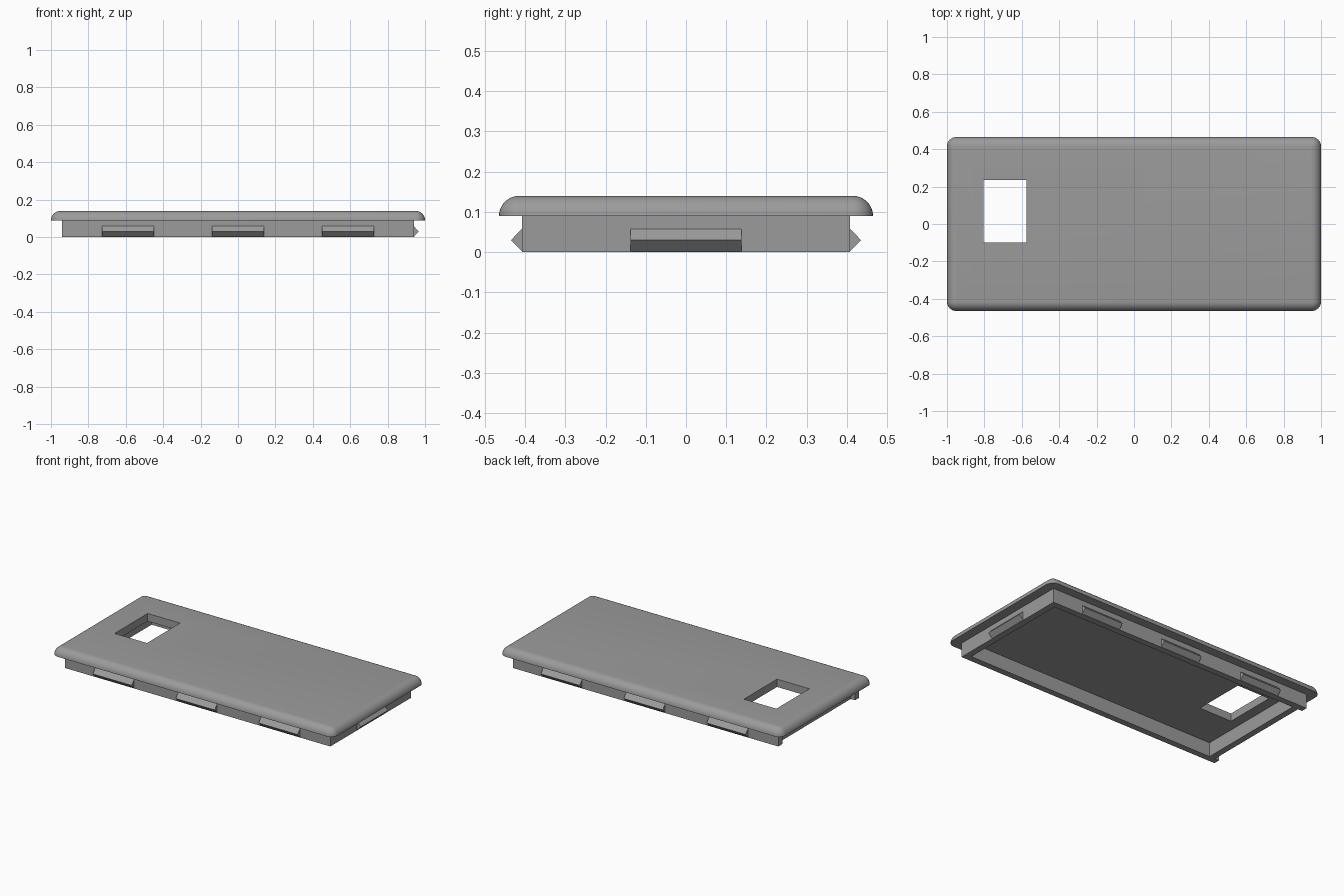
import bpy, bmesh, math

if "Cube" in bpy.data.objects:
    bpy.data.objects.remove(bpy.data.objects["Cube"])

grey = bpy.data.materials.new("plastic_grey")
grey.diffuse_color = (0.33, 0.33, 0.33, 1)
grey.use_nodes = True
grey.node_tree.nodes["Principled BSDF"].inputs["Base Color"].default_value = grey.diffuse_color

LID_X, LID_Y = 1.0, 0.465       # lid half sizes
Z0, R = 0.09, 0.05              # lid underside, edge radius
SK_X, SK_Y, T = 0.94, 0.408, 0.04   # skirt half sizes, wall thickness


def make(name, verts, faces):
    me = bpy.data.meshes.new(name)
    me.from_pydata(verts, [], faces)
    bm = bmesh.new()
    bm.from_mesh(me)
    bmesh.ops.recalc_face_normals(bm, faces=bm.faces)
    bm.to_mesh(me)
    bm.free()
    me.materials.append(grey)
    ob = bpy.data.objects.new(name, me)
    bpy.context.collection.objects.link(ob)
    return ob


def prism(name, ring_a, ring_b):
    """Solid between two matching rings of points."""
    n = len(ring_a)
    faces = [tuple(range(n)), tuple(range(n, 2 * n))]
    faces += [(i, (i + 1) % n, n + (i + 1) % n, n + i) for i in range(n)]
    return make(name, ring_a + ring_b, faces)


def box(name, x0, x1, y0, y1, z0, z1):
    ring = [(x0, y0), (x1, y0), (x1, y1), (x0, y1)]
    return prism(name, [(x, y, z0) for x, y in ring], [(x, y, z1) for x, y in ring])


# Lid plate: stacked rounded rectangles forming a domed edge
SEG, STEPS = 8, 8
verts, faces = [], []
for k in range(STEPS + 1):
    a = math.pi / 2 * k / STEPS
    r, z = max(R * math.cos(a), 0.0004), Z0 + R * math.sin(a)
    for c, (sx, sy) in enumerate([(1, 1), (-1, 1), (-1, -1), (1, -1)]):
        for s in range(SEG + 1):
            t = math.pi / 2 * (c + s / SEG)
            verts.append((sx * (LID_X - R) + r * math.cos(t),
                          sy * (LID_Y - R) + r * math.sin(t), z))
n = 4 * (SEG + 1)
for k in range(STEPS):
    faces += [(k * n + i, k * n + (i + 1) % n, (k + 1) * n + (i + 1) % n, (k + 1) * n + i)
              for i in range(n)]
faces += [tuple(range(n)), tuple(range(STEPS * n, (STEPS + 1) * n))]
lid = make("lid_plate", verts, faces)

# Rectangular opening through the lid
cutter = box("opening_cutter", -0.805, -0.575, -0.10, 0.235, 0.0, 0.3)
cutter.hide_render = True
cutter.hide_viewport = True
mod = lid.modifiers.new("opening", 'BOOLEAN')
mod.operation = 'DIFFERENCE'
mod.solver = 'EXACT'
mod.object = cutter
bpy.context.view_layer.objects.active = lid
lid.select_set(True)
bpy.ops.object.modifier_apply(modifier=mod.name)
bpy.data.objects.remove(cutter, do_unlink=True)
bpy.ops.object.shade_smooth_by_angle(angle=math.radians(30))

# Skirt walls under the lid; the left wall is set back between the side walls
for s, side in ((-1, "front"), (1, "back")):
    y = sorted((s * SK_Y, s * (SK_Y - T)))
    box(side + "_wall", -SK_X, SK_X, y[0], y[1], 0, Z0)
inner = SK_Y - T
box("right_wall", SK_X - T, SK_X, -inner, inner, 0, Z0)
box("left_wall", -0.91, -0.87, -inner, inner, 0, Z0)

# Wedge-shaped snap clips
HALF, OUT = 0.138, 0.027
wedge = [(0, 0.002), (OUT, 0.03), (0, 0.058)]
for s, side in ((-1, "front"), (1, "back")):
    for i, x in enumerate((-0.588, 0, 0.588)):
        prism(f"{side}_clip_{i + 1}",
              [(x - HALF, s * (SK_Y + d), z) for d, z in wedge],
              [(x + HALF, s * (SK_Y + d), z) for d, z in wedge])
prism("right_clip",
      [(SK_X + d, -HALF, z) for d, z in wedge],
      [(SK_X + d, HALF, z) for d, z in wedge])
